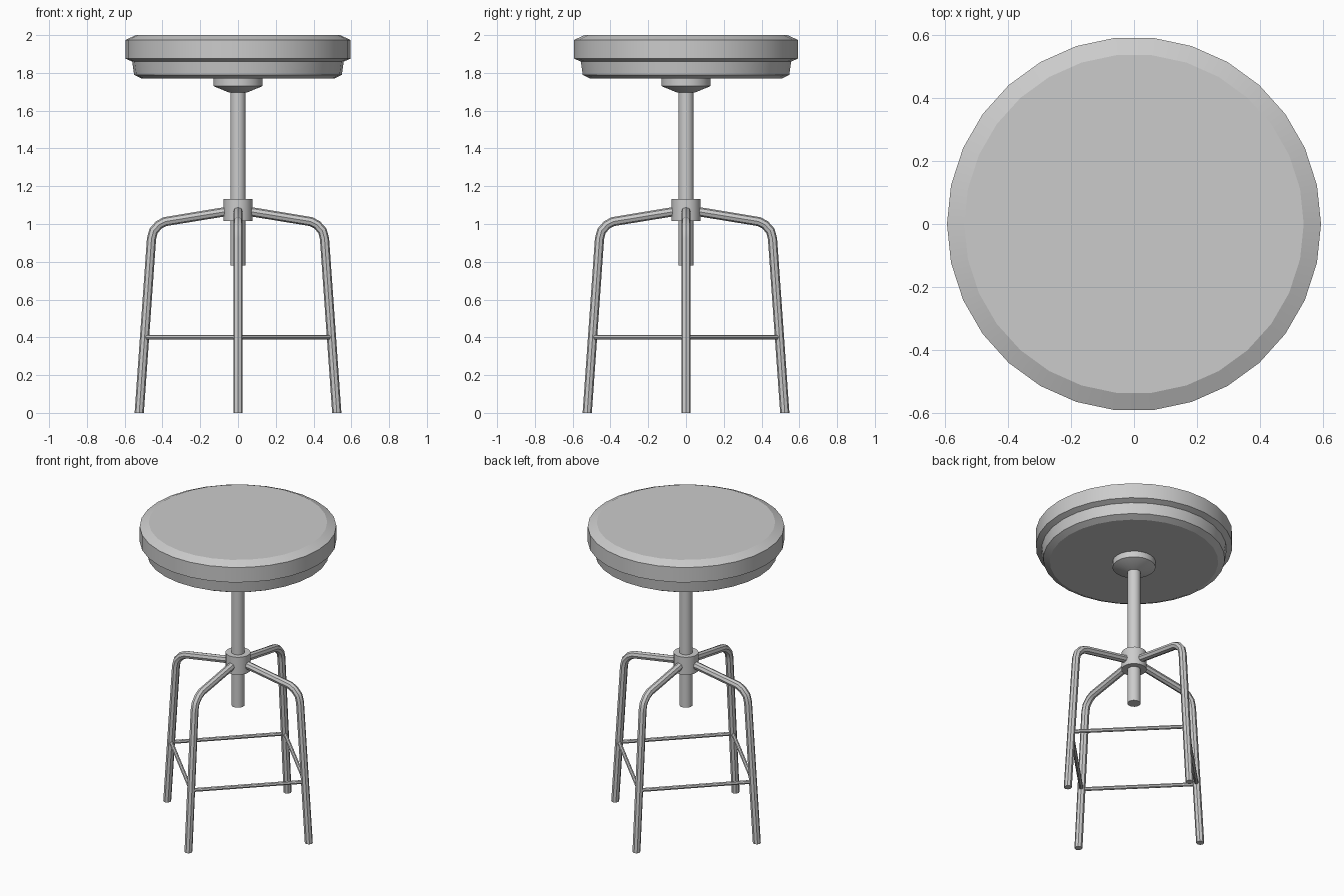
import bpy, bmesh, math
from mathutils import Vector

if "Cube" in bpy.data.objects:
    bpy.data.objects.remove(bpy.data.objects["Cube"])


def finish(bm, name, sharp=30):
    bmesh.ops.recalc_face_normals(bm, faces=bm.faces[:])
    me = bpy.data.meshes.new(name)
    bm.to_mesh(me)
    bm.free()
    me.shade_smooth()
    me.set_sharp_from_angle(angle=math.radians(sharp))
    ob = bpy.data.objects.new(name, me)
    bpy.context.collection.objects.link(ob)
    return ob


def skin(bm, rings):
    """Bridge consecutive vertex rings and cap both ends."""
    rings = [[bm.verts.new(p) for p in ring] for ring in rings]
    n = len(rings[0])
    for a, b in zip(rings, rings[1:]):
        for i in range(n):
            j = (i + 1) % n
            bm.faces.new((a[i], a[j], b[j], b[i]))
    bm.faces.new(rings[0])
    bm.faces.new(rings[-1])


def lathe(name, profile, n, sharp=30):
    bm = bmesh.new()
    steps = [2 * math.pi * i / n for i in range(n)]
    skin(bm, [[(r * math.cos(t), r * math.sin(t), z) for t in steps]
              for r, z in profile])
    return finish(bm, name, sharp)


def leg_tube(name, path, radius, n, turn):
    """Tube along an (x, z) path, mitred at bends, turned about z."""
    pts = [Vector((x, 0, z)) for x, z in path]
    rings = []
    for k, p in enumerate(pts):
        d_in = (p - pts[max(k - 1, 0)]).normalized()
        d_out = (pts[min(k + 1, len(pts) - 1)] - p).normalized()
        tangent = (d_in + d_out).normalized()
        side = Vector((tangent.z, 0, -tangent.x))
        if k == 0:
            side = Vector((1, 0, 0))  # level foot
        rings.append([p + radius * (side * math.cos(t) + Vector((0, math.sin(t), 0)))
                      for t in (2 * math.pi * i / n for i in range(n))])
    bm = bmesh.new()
    skin(bm, rings)
    ob = finish(bm, name)
    ob.rotation_euler.z = turn


# Cushion and seat pan
lathe("seat", [(0.51, 1.77), (0.55, 1.79), (0.56, 1.86), (0.595, 1.875),
               (0.595, 1.975), (0.54, 2.0)], 30, 20)

# Mount plate, height post and collar
lathe("seat_mount", [(0.045, 1.695), (0.13, 1.73), (0.13, 1.775)], 24)
lathe("post", [(0.04, 0.78), (0.04, 1.74)], 16)
lathe("collar", [(0.076, 1.016), (0.076, 1.133)], 20)

# Four bent legs, with a rung from each leg to the next
leg_path = [(0.523, 0), (0.458, 0.922), (0.447, 0.964), (0.418, 0.996),
            (0.385, 1.013), (0.05, 1.068)]
names = ["right", "back", "left", "front"]
for i, side in enumerate(names):
    turn = i * math.pi / 2
    leg_tube(side + "_leg", leg_path, 0.0245, 8, turn)

    bm = bmesh.new()
    bmesh.ops.create_cone(bm, cap_ends=True, segments=8, radius1=0.0125,
                          radius2=0.0125, depth=0.495 * math.sqrt(2))
    rung = finish(bm, f"rung_{side}_to_{names[(i + 1) % 4]}")
    mid = turn + math.pi / 4
    r = 0.495 / math.sqrt(2)
    rung.location = (r * math.cos(mid), r * math.sin(mid), 0.4)
    rung.rotation_euler = (math.pi / 2, 0, mid)
